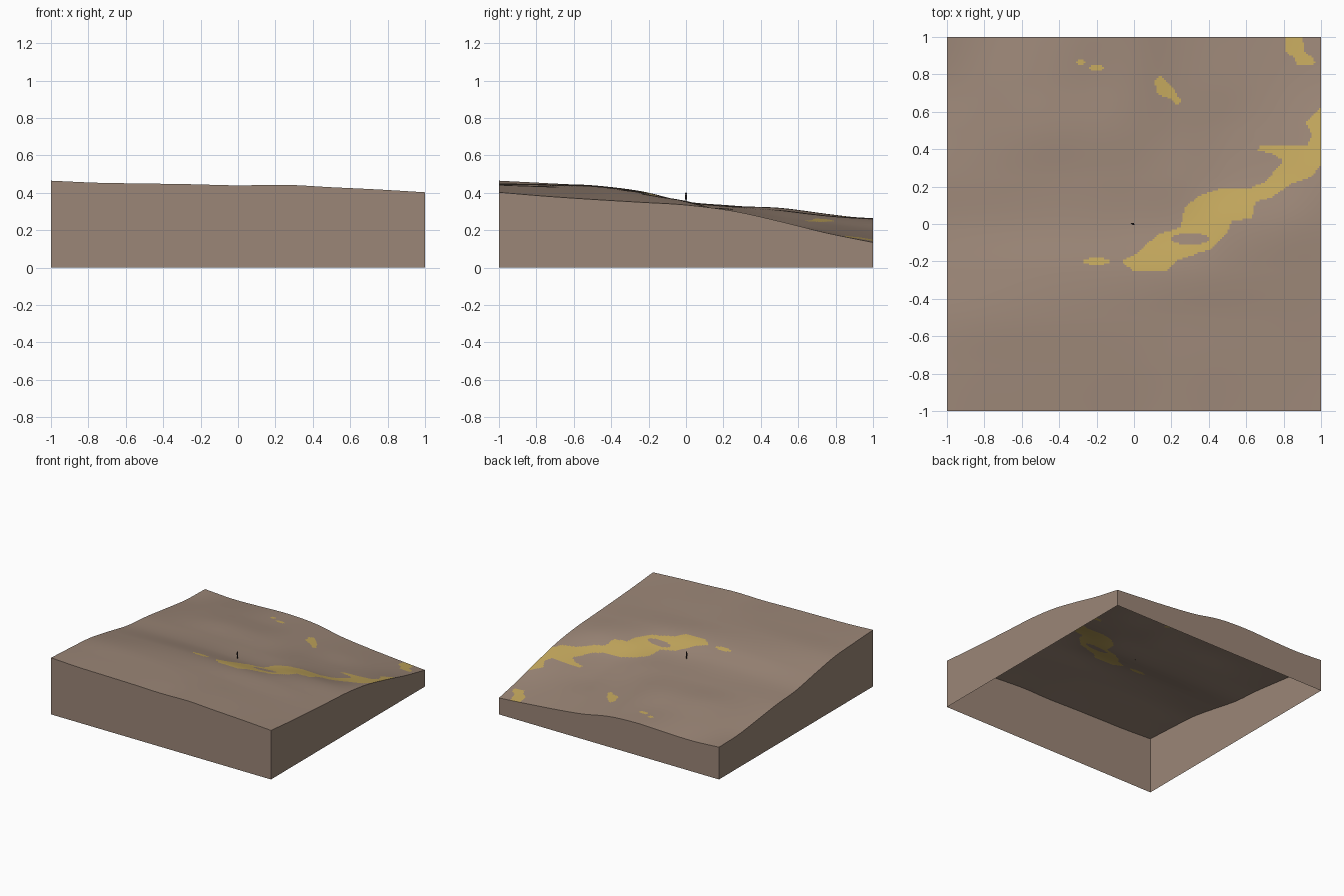
import bpy
import bmesh
import math
from mathutils import Vector, Matrix

if "Cube" in bpy.data.objects:
    bpy.data.objects.remove(bpy.data.objects["Cube"], do_unlink=True)


def make_material(name, colour):
    mat = bpy.data.materials.new(name)
    mat.use_nodes = True
    mat.diffuse_color = (*colour, 1)
    shader = mat.node_tree.nodes["Principled BSDF"]
    shader.inputs["Base Color"].default_value = (*colour, 1)
    shader.inputs["Roughness"].default_value = 0.9
    return mat


earth = make_material("brown earth", (0.33, 0.24, 0.185))
sand = make_material("yellow sand", (0.55, 0.39, 0.11))
dark = make_material("dark figure", (0.035, 0.025, 0.025))


def finish(bm, name, materials, angle=35):
    """Turn a bmesh into a named, shaded object."""
    mesh = bpy.data.meshes.new(name)
    bm.to_mesh(mesh)
    bm.free()
    for mat in materials:
        mesh.materials.append(mat)
    obj = bpy.data.objects.new(name, mesh)
    bpy.context.collection.objects.link(obj)
    bpy.ops.object.select_all(action="DESELECT")
    obj.select_set(True)
    bpy.context.view_layer.objects.active = obj
    bpy.ops.object.shade_smooth_by_angle(angle=math.radians(angle))
    return obj


# Coarse relief in thousandths: rows run front to back, columns along x
RELIEF = [
    "465 454 450 446 440 443 430 418 403",
    "452 448 446 443 438 432 418 402 382",
    "436 440 440 436 428 416 402 386 365",
    "395 404 410 410 407 402 392 374 350",
    "350 353 354 352 344 340 356 352 335",
    "330 332 330 326 318 308 287 284 303",
    "300 312 320 312 300 268 240 238 248",
    "272 285 288 280 275 236 212 195 186",
    "265 252 257 264 250 205 177 155 135",
]
relief = [[int(n) / 1000 for n in row.split()] for row in RELIEF]


def spline(values, t):
    """Smooth curve through evenly spaced values, t from -1 to 1."""
    last = len(values) - 1
    pos = (t + 1) / 2 * last
    i = min(int(pos), last - 1)
    f = pos - i
    b, c = values[i], values[i + 1]
    a = values[i - 1] if i else 2 * b - c
    d = values[i + 2] if i + 2 <= last else 2 * c - b
    return b + f / 2 * (c - a + f * (2*a - 5*b + 4*c - d + f * (3 * (b - c) + d - a)))


def height(x, y):
    return spline([spline(row, x) for row in relief], y)


# Outlines of the sandy slopes, seen from above
band = [(-.07, -.2), (0, -.25), (.18, -.25), (.22, -.2), (.33, -.16), (.42, -.13),
        (.5, -.04), (.52, .02), (.63, .03), (.65, .12), (.73, .14), (.85, .22),
        (.95, .25), (1, .32), (1, .62), (.94, .57), (.92, .54), (.95, .48),
        (.93, .42), (.67, .415), (.66, .39), (.73, .38), (.8, .34), (.77, .31),
        (.71, .23), (.62, .19), (.46, .19), (.35, .15), (.27, .09), (.25, -.02),
        (.14, -.05), (.05, -.12), (.03, -.15)]
bank = [(.11, .77), (.14, .79), (.2, .74), (.25, .66), (.23, .635), (.19, .67), (.12, .7)]
corner = [(.81, 1), (.9, 1), (.91, .93), (.97, .87), (.96, .85), (.87, .85),
          (.86, .89), (.81, .92)]
# Small oval spots: centre and half sizes
spots = [(-.2, -.2, .075, .018), (-.285, .865, .024, .018), (-.2, .835, .04, .016)]
island = (.3, -.08, .1, .03)


def in_outline(x, y, outline):
    inside = False
    for (ax, ay), (bx, by) in zip(outline, outline[1:] + outline[:1]):
        if (ay > y) != (by > y) and x < ax + (y - ay) * (bx - ax) / (by - ay):
            inside = not inside
    return inside


def in_oval(x, y, oval):
    cx, cy, rx, ry = oval
    return ((x - cx) / rx) ** 2 + ((y - cy) / ry) ** 2 < 1


def is_sand(x, y):
    if in_oval(x, y, island):
        return False
    return (any(in_outline(x, y, o) for o in (band, bank, corner))
            or any(in_oval(x, y, s) for s in spots))


# Terrain: shaped grid with straight sides and an open underside
CELLS = 200
ticks = [2 * i / CELLS - 1 for i in range(CELLS + 1)]
bm = bmesh.new()
grid = []
for y in ticks:
    grid.append([bm.verts.new((x, y, height(x, y))) for x in ticks])
for j in range(CELLS):
    for i in range(CELLS):
        face = bm.faces.new((grid[j][i], grid[j][i + 1], grid[j + 1][i + 1], grid[j + 1][i]))
        centre = face.calc_center_median()
        face.material_index = int(is_sand(centre.x, centre.y))

# Side walls hang from the rim down to the ground
rim = ([row for row in grid[0]] + [row[-1] for row in grid[1:]]
       + grid[-1][-2::-1] + [row[0] for row in grid[-2:0:-1]])
feet = [bm.verts.new((v.co.x, v.co.y, 0)) for v in rim]
for k in range(len(rim)):
    n = (k + 1) % len(rim)
    bm.faces.new((feet[k], feet[n], rim[n], rim[k]))
finish(bm, "terrain_block", [earth, sand])


# Tiny standing figure in the middle
def limb(bm, start, end, r_start, r_end):
    """Tapered round limb between two points."""
    start, end = Vector(start), Vector(end)
    axis = end - start
    turn = axis.to_track_quat("Z", "Y").to_matrix().to_4x4()
    bmesh.ops.create_cone(bm, cap_ends=True, segments=10, radius1=r_start, radius2=r_end,
                          depth=axis.length,
                          matrix=Matrix.Translation((start + end) / 2) @ turn)


bm = bmesh.new()
for side in (-1, 1):
    limb(bm, (side * .004, 0, -.002), (side * .003, 0, .028), .002, .003)
    limb(bm, (side * .007, 0, .045), (side * .009, -.002, .025), .002, .0015)
limb(bm, (0, 0, .026), (0, 0, .046), .005, .006)
limb(bm, (0, 0, .046), (0, 0, .05), .002, .002)
bmesh.ops.create_uvsphere(bm, u_segments=10, v_segments=8, radius=.0045,
                          matrix=Matrix.Translation((0, 0, .053)))
figure = finish(bm, "standing_figure", [dark])
figure.location = (-.005, 0, height(0, 0))
figure.rotation_euler.z = -.4
